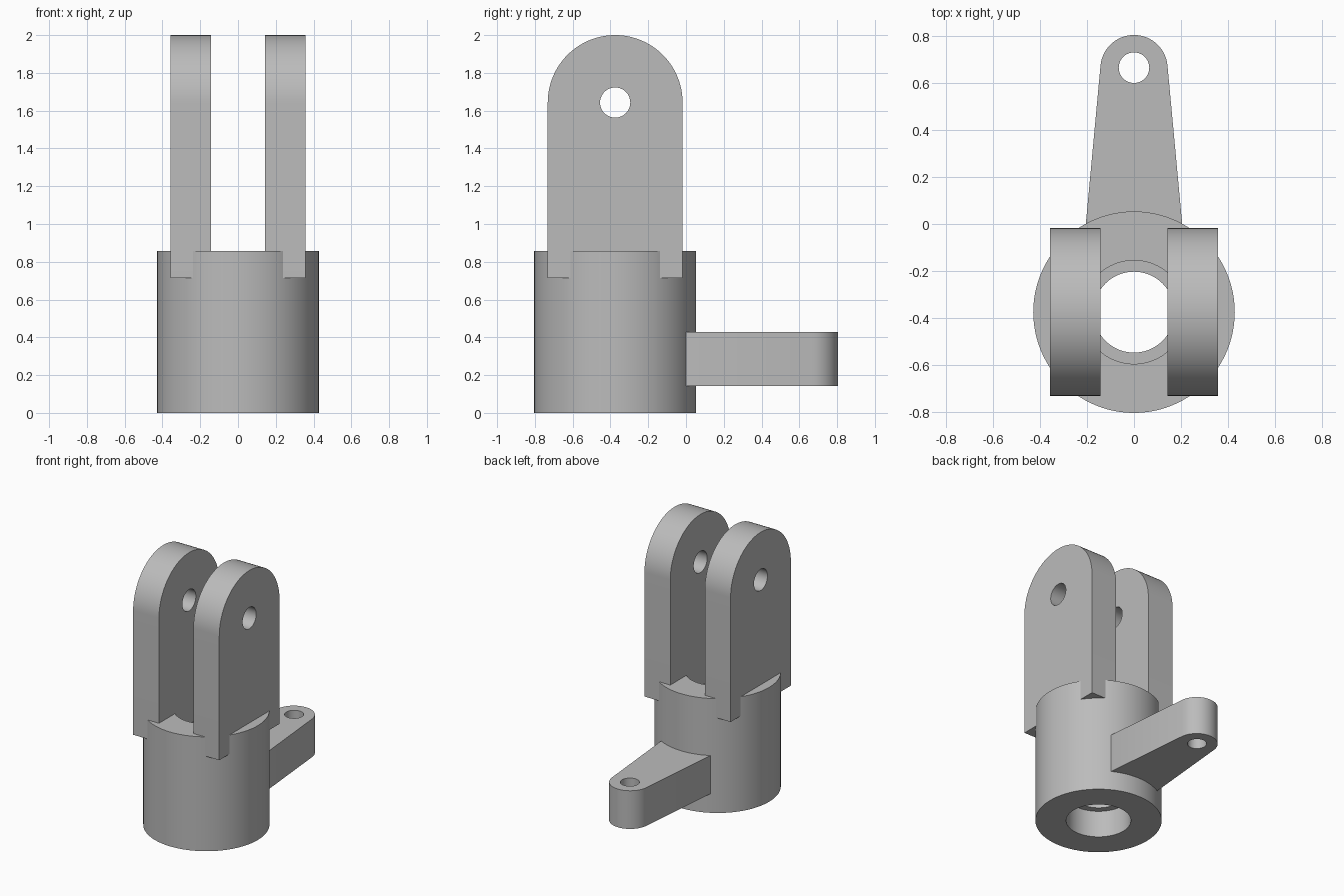
import bpy, bmesh
from math import sin, cos, pi, acos, atan2, hypot, radians
from mathutils import Matrix

cube = bpy.data.objects.get("Cube")
if cube:
    bpy.data.objects.remove(cube)

grey = bpy.data.materials.new("plain grey")
grey.use_nodes = True
grey.diffuse_color = (0.5, 0.5, 0.5, 1)
grey.node_tree.nodes["Principled BSDF"].inputs["Base Color"].default_value = (0.5, 0.5, 0.5, 1)

AXIS_Y = -0.375      # barrel axis
BARREL_R = 0.4286
BARREL_H = 0.857


def arc(cx, cy, r, start, end, n):
    return [(cx + r * cos(start + (end - start) * i / n),
             cy + r * sin(start + (end - start) * i / n)) for i in range(n + 1)]


def finish(name, bm):
    bmesh.ops.recalc_face_normals(bm, faces=bm.faces)
    mesh = bpy.data.meshes.new(name)
    bm.to_mesh(mesh)
    bm.free()
    mesh.materials.append(grey)
    ob = bpy.data.objects.new(name, mesh)
    bpy.context.collection.objects.link(ob)
    bpy.ops.object.select_all(action='DESELECT')
    bpy.context.view_layer.objects.active = ob
    ob.select_set(True)
    bpy.ops.object.shade_smooth_by_angle(angle=radians(30))
    return ob


def plate(name, loops, depth, matrix):
    """Extrude an outline with holes along its local z."""
    bm = bmesh.new()
    for loop in loops:
        vs = [bm.verts.new((x, y, 0)) for x, y in loop]
        for a, b in zip(vs, vs[1:] + vs[:1]):
            bm.edges.new((a, b))
    bmesh.ops.triangle_fill(bm, use_beauty=True, edges=bm.edges[:], normal=(0, 0, 1))
    # Merge the fill into clean flat caps where possible
    ext = bmesh.ops.extrude_face_region(bm, geom=bm.faces[:], use_keep_orig=True)
    top = [g for g in ext["geom"] if isinstance(g, bmesh.types.BMVert)]
    bmesh.ops.translate(bm, verts=top, vec=(0, 0, depth))
    bmesh.ops.transform(bm, matrix=matrix, verts=bm.verts[:])
    return finish(name, bm)


# Barrel: revolved wall with a narrow lip inside the bore
bm = bmesh.new()
profile = [(BARREL_R, 0), (BARREL_R, BARREL_H), (0.22, BARREL_H), (0.22, 0.3),
           (0.172, 0.3), (0.172, 0.2), (0.22, 0.2), (0.22, 0)]
vs = [bm.verts.new((r, 0, z)) for r, z in profile]
edges = [bm.edges.new(p) for p in zip(vs, vs[1:] + vs[:1])]
bmesh.ops.spin(bm, geom=vs + edges, cent=(0, 0, 0), axis=(0, 0, 1),
               angle=2 * pi, steps=96, use_merge=True)
bmesh.ops.remove_doubles(bm, verts=bm.verts[:], dist=1e-4)
bmesh.ops.translate(bm, verts=bm.verts[:], vec=(0, AXIS_Y, 0))
finish("barrel", bm)

# Clevis cheeks: round-topped plates with a pin hole
R, PIN_Z = 0.357, 1.643
outline = [(-R, 0.714), (R, 0.714)] + arc(0, PIN_Z, R, 0, pi, 48)
pin_hole = arc(0, PIN_Z, 0.08, 0, 2 * pi, 40)[:-1]
for name, x in (("left_cheek", 0.143), ("right_cheek", -0.357)):
    # local x, y, z become world y, z, x
    m = Matrix(((0, 0, 1, x), (1, 0, 0, AXIS_Y), (0, 1, 0, 0), (0, 0, 0, 1)))
    plate(name, [outline, pin_hole], 0.214, m)

# Lever arm: tapers tangentially into a rounded tip with a hole
TIP_Y, TIP_R, BASE = 0.661, 0.143, 0.205
tangent = acos(TIP_R / hypot(BASE, TIP_Y)) + atan2(-TIP_Y, BASE)
outline = [(-0.18, -0.1), (0.18, -0.1), (BASE, 0)]
outline += arc(0, TIP_Y, TIP_R, tangent, pi - tangent, 40) + [(-BASE, 0)]
tip_hole = arc(0, TIP_Y + 0.004, 0.065, 0, 2 * pi, 40)[:-1]
plate("lever_arm", [outline, tip_hole], 0.286, Matrix.Translation((0, 0, 0.143)))
